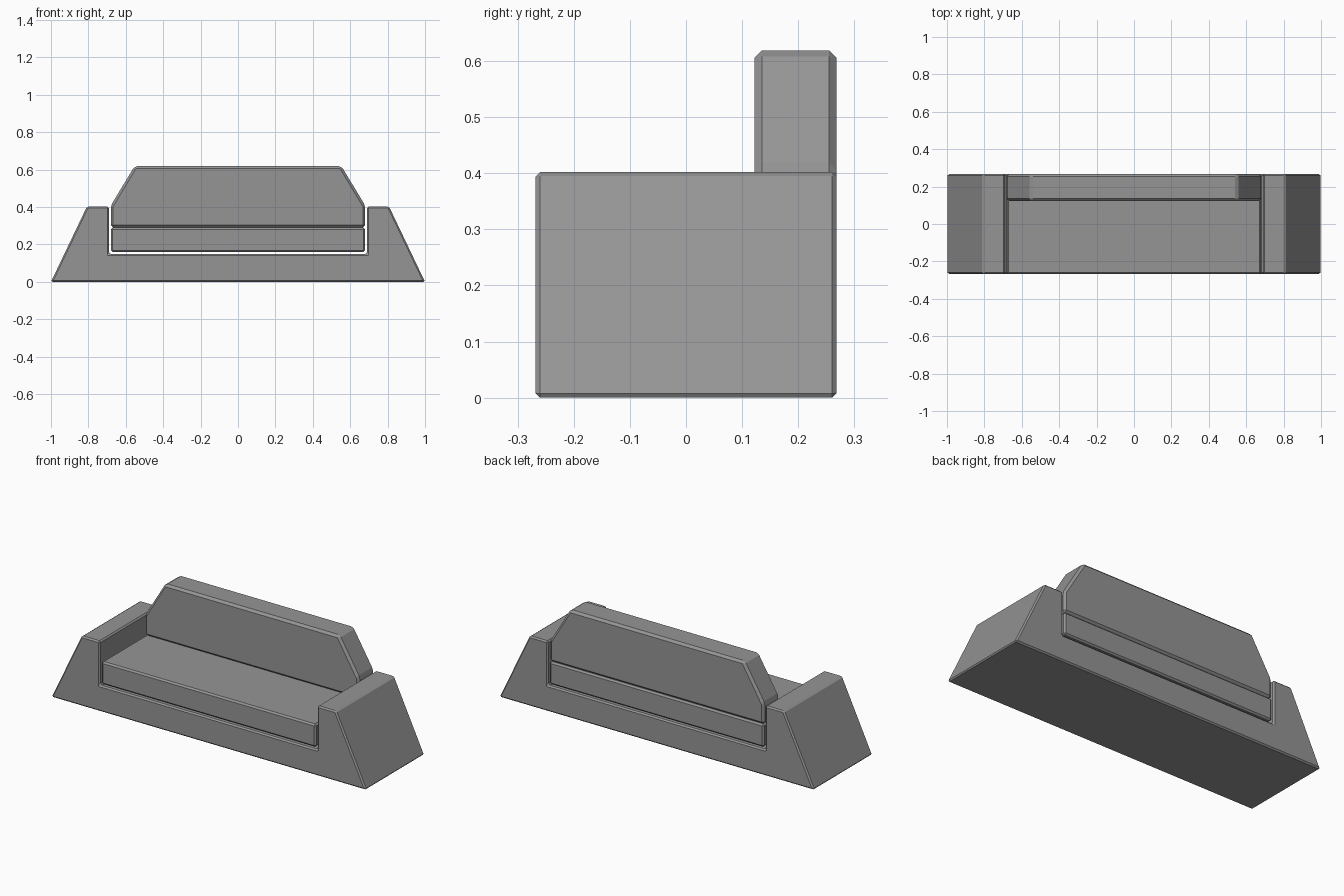
import bpy

if "Cube" in bpy.data.objects:
    bpy.data.objects.remove(bpy.data.objects["Cube"])

grey = bpy.data.materials.new("sofa grey")
grey.diffuse_color = (0.3, 0.3, 0.3, 1)
grey.use_nodes = True
grey.node_tree.nodes["Principled BSDF"].inputs["Base Color"].default_value = grey.diffuse_color


def extruded(name, profile, y0, y1, bevel):
    """Extrude a mirrored x-z profile (right half, bottom to top) along y."""
    pts = profile + [(-x, z) for x, z in reversed(profile)]
    n = len(pts)
    verts = [(x, y, z) for y in (y0, y1) for x, z in pts]
    faces = [tuple(range(n)), tuple(range(2 * n - 1, n - 1, -1))]
    faces += [(i, i + n, (i + 1) % n + n, (i + 1) % n) for i in range(n)]
    me = bpy.data.meshes.new(name)
    me.from_pydata(verts, [], faces)
    me.materials.append(grey)
    ob = bpy.data.objects.new(name, me)
    bpy.context.collection.objects.link(ob)
    mod = ob.modifiers.new("chamfer", 'BEVEL')
    mod.width = bevel
    mod.segments = 1
    mod.limit_method = 'ANGLE'
    mod.angle_limit = 0.35
    return ob


# base with sloping arms
extruded("frame", [(1.0, 0), (0.808, 0.402), (0.69, 0.402), (0.69, 0.15)],
         -0.268, 0.268, 0.008)
# seat cushion
extruded("seat", [(0.68, 0.16), (0.68, 0.29)], -0.268, 0.268, 0.009)
# backrest with cut corners
extruded("backrest", [(0.68, 0.29), (0.68, 0.408), (0.553, 0.619)],
         0.122, 0.268, 0.013)
